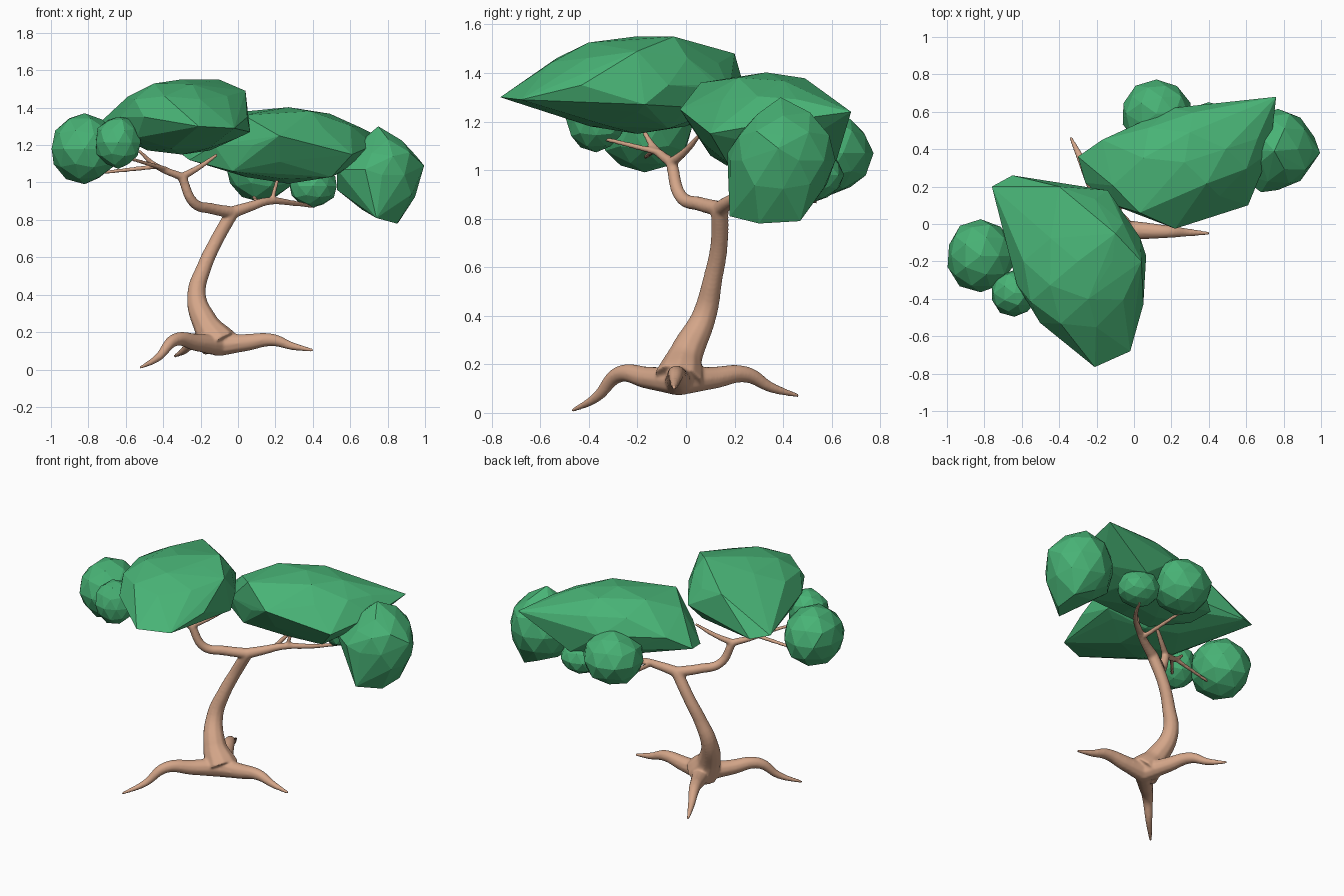
import bpy, bmesh, random
from math import radians
from mathutils import Vector, Matrix

if "Cube" in bpy.data.objects:
    bpy.data.objects.remove(bpy.data.objects["Cube"])

random.seed(4)


def material(name, color):
    m = bpy.data.materials.new(name)
    m.diffuse_color = (*color, 1)
    m.use_nodes = True
    m.node_tree.nodes["Principled BSDF"].inputs["Base Color"].default_value = m.diffuse_color
    return m


BARK = material("bark", (0.66, 0.38, 0.25))
LEAF = material("leaf", (0.065, 0.45, 0.18))


def add_object(name, mesh, mat):
    mesh.materials.clear()
    mesh.materials.append(mat)
    ob = bpy.data.objects.new(name, mesh)
    bpy.context.collection.objects.link(ob)
    return ob


def foliage(name, center, radii, turn=0, corners=(), jitter=0.04):
    """Faceted leaf clump: hull of a rough icosphere plus a few corner points."""
    ball = bmesh.new()
    bmesh.ops.create_icosphere(ball, subdivisions=2, radius=1)
    rot = Matrix.Rotation(radians(turn), 3, 'Z')
    pts = [Vector(c) for c in corners]
    for v in ball.verts:
        p = v.co * (1 + random.uniform(-jitter, jitter))
        pts.append(Vector(center) + rot @ Vector([a * b for a, b in zip(p, radii)]))
    ball.free()
    bm = bmesh.new()
    for p in pts:
        bm.verts.new(p)
    bmesh.ops.convex_hull(bm, input=bm.verts[:])
    bmesh.ops.delete(bm, geom=[v for v in bm.verts if not v.link_faces], context='VERTS')
    bmesh.ops.recalc_face_normals(bm, faces=bm.faces[:])
    mesh = bpy.data.meshes.new(name)
    bm.to_mesh(mesh)
    bm.free()
    return add_object(name, mesh, LEAF)


paths = bpy.data.curves.new("wood_paths", 'CURVE')
paths.dimensions = '3D'
paths.bevel_depth = 1.0
paths.bevel_resolution = 3
paths.use_fill_caps = True
paths.resolution_u = 8


def limb(r0, r1, *pts, flare=1):
    """Tapered round tube through the points; flare widens only its foot."""
    sp = paths.splines.new('BEZIER')
    sp.bezier_points.add(len(pts) - 1)
    for i, (bp, p) in enumerate(zip(sp.bezier_points, pts)):
        bp.co = p
        bp.radius = r1 + (r0 - r1) * (1 - i / (len(pts) - 1)) ** flare
        bp.handle_left_type = bp.handle_right_type = 'AUTO'


def root(tip):
    """Root that runs out level, humps, then drops to its tip."""
    start, tip = Vector((-0.10, -0.03, 0.13)), Vector(tip)
    pts = []
    for t, drop in ((0, 0), (0.28, 0), (0.56, 0), (0.77, 0.65), (1, 1)):
        p = start.lerp(tip, t)
        p.z = (0.13 + 0.05 * t) * (1 - drop) + tip.z * drop
        pts.append(p)
    limb(0.06, 0.009, *pts)


# trunk and roots
FORK, CROWN = (-0.03, 0.14, 0.84), (-0.30, -0.06, 1.03)
limb(0.105, 0.036, (-0.10, -0.03, 0.135), (-0.17, 0.0, 0.24), (-0.222, 0.075, 0.40),
     (-0.18, 0.11, 0.55), (-0.12, 0.135, 0.68), FORK, flare=3)
for tip in ((-0.525, -0.47, 0.008), (-0.34, 0.465, 0.07), (0.405, -0.05, 0.102)):
    root(tip)

# left branch and twigs
limb(0.033, 0.025, FORK, (-0.14, 0.06, 0.86), (-0.235, -0.02, 0.89), CROWN)
limb(0.022, 0.010, CROWN, (-0.21, 0.0, 1.08), (-0.11, 0.06, 1.15))
limb(0.023, 0.010, CROWN, (-0.44, -0.13, 1.09), (-0.53, -0.18, 1.17))
limb(0.014, 0.010, (-0.44, -0.13, 1.085), (-0.75, -0.17, 1.05))
limb(0.014, 0.010, (-0.38, -0.10, 1.07), (-0.62, -0.38, 1.14))

# right branch and twigs
limb(0.034, 0.010, FORK, (0.06, 0.18, 0.87), (0.16, 0.24, 0.90),
     (0.29, 0.36, 0.89), (0.41, 0.54, 0.87))
limb(0.016, 0.010, (0.11, 0.21, 0.885), (0.08, 0.58, 0.93))
limb(0.014, 0.010, (0.18, 0.26, 0.90), (0.22, 0.27, 1.05))

# fuse all wood into one smooth skin
tmp = bpy.data.objects.new("wood_paths", paths)
bpy.context.collection.objects.link(tmp)
dg = bpy.context.evaluated_depsgraph_get()
mesh = bpy.data.meshes.new_from_object(tmp.evaluated_get(dg))
bpy.data.objects.remove(tmp)
tree = add_object("trunk_and_branches", mesh, BARK)
mesh.shade_smooth()
fuse = tree.modifiers.new("fuse", 'REMESH')
fuse.mode = 'VOXEL'
fuse.voxel_size = 0.007
fuse.use_smooth_shade = True
soften = tree.modifiers.new("soften", 'SMOOTH')
soften.iterations = 10

# large canopies
foliage("left_canopy", (-0.30, -0.20, 1.35), (0.34, 0.40, 0.205), 0, [
    (-0.21, -0.765, 1.30), (-0.02, -0.68, 1.29), (0.065, -0.17, 1.27), (0.05, -0.43, 1.35),
    (0.04, -0.20, 1.49), (-0.14, 0.18, 1.33), (-0.40, 0.20, 1.48), (-0.10, -0.05, 1.55),
    (-0.76, 0.20, 1.30), (-0.65, 0.26, 1.27)])
foliage("right_canopy", (0.27, 0.33, 1.20), (0.46, 0.28, 0.205), 18, [
    (-0.30, 0.36, 1.15), (-0.26, 0.22, 1.12), (-0.03, 0.10, 1.06), (0.22, -0.025, 1.25),
    (0.03, 0.06, 1.36), (0.61, 0.10, 1.15), (0.50, 0.17, 1.03), (0.76, 0.68, 1.24),
    (0.60, 0.55, 1.30), (0.20, 0.62, 1.20), (0.42, 0.62, 1.04), (-0.17, 0.45, 1.22)])

# outer right clump
foliage("outer_right_clump", (0.77, 0.40, 1.04), (0.21, 0.215, 0.225), 0, [
    (0.85, 0.30, 0.78), (0.74, 0.18, 0.81), (0.86, 0.47, 0.79), (0.53, 0.38, 0.96),
    (0.53, 0.28, 1.07), (0.995, 0.38, 1.09), (0.75, 0.39, 1.30), (0.68, 0.17, 1.07)])

# small round clumps
foliage("back_clump", (0.12, 0.59, 1.07), (0.185, 0.18, 0.17))
foliage("under_clump", (0.40, 0.52, 0.98), (0.13, 0.13, 0.11))
foliage("outer_left_clump", (-0.82, -0.17, 1.18), (0.185, 0.195, 0.185))
foliage("front_left_clump", (-0.64, -0.37, 1.215), (0.125, 0.125, 0.14))
